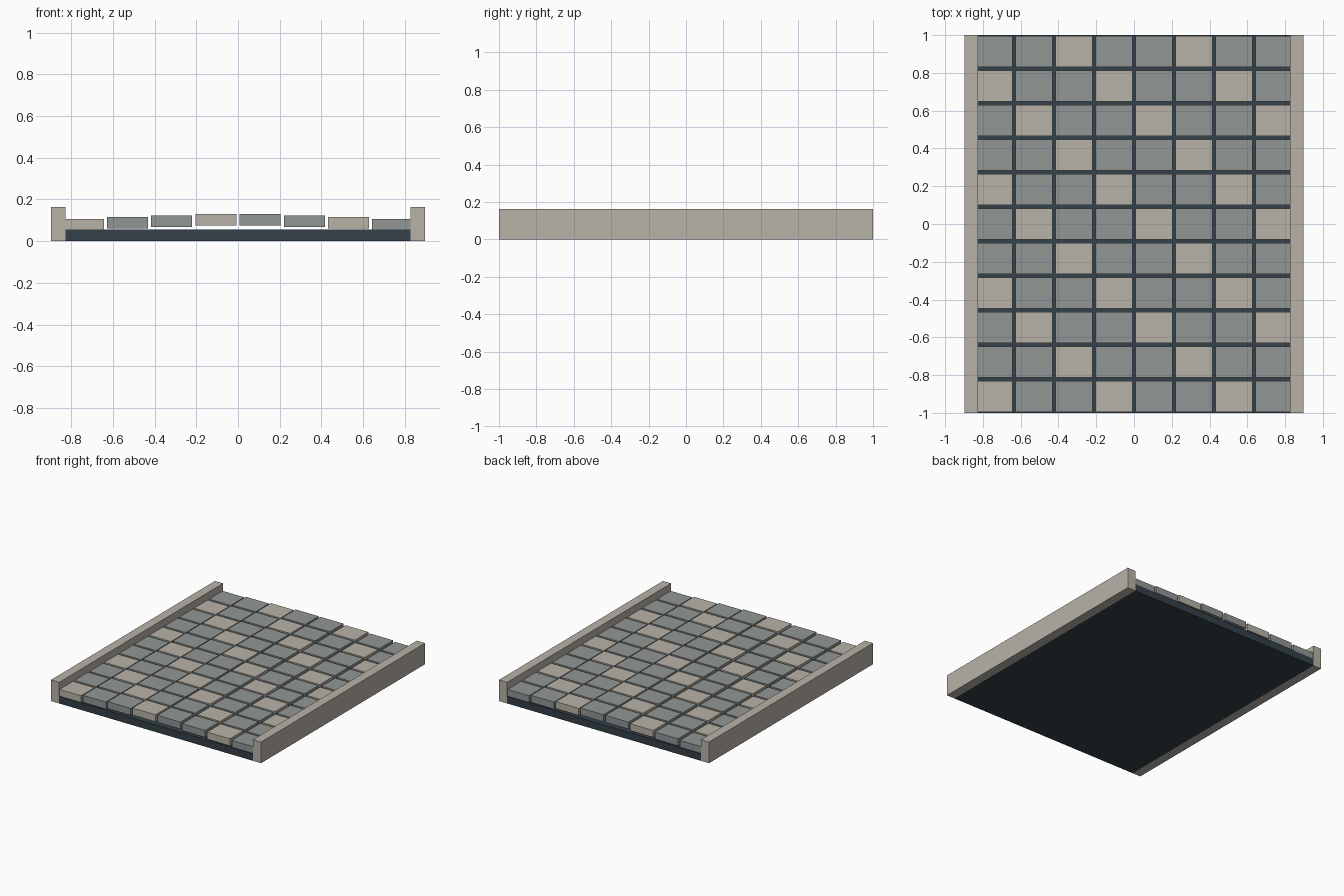
import bpy
import bmesh
from mathutils import Matrix, Vector

default_cube = bpy.data.objects.get("Cube")
if default_cube:
    bpy.data.objects.remove(default_cube, do_unlink=True)


def make_material(name, rgb):
    colour = (*rgb, 1.0)
    mat = bpy.data.materials.new(name)
    mat.use_nodes = True
    mat.diffuse_color = colour
    mat.node_tree.nodes["Principled BSDF"].inputs["Base Color"].default_value = colour
    return mat


def box_mesh(name, size, mat):
    bm = bmesh.new()
    bmesh.ops.create_cube(bm, size=1, matrix=Matrix.Diagonal(Vector((*size, 1))))
    mesh = bpy.data.meshes.new(name)
    bm.to_mesh(mesh)
    bm.free()
    mesh.materials.append(mat)
    return mesh


def place(name, mesh, location):
    obj = bpy.data.objects.new(name, mesh)
    obj.location = location
    bpy.context.collection.objects.link(obj)
    return obj


pale_stone = make_material("pale stone", (0.48, 0.45, 0.39))
grey_stone = make_material("grey stone", (0.285, 0.305, 0.3))
dark_bed = make_material("dark slate", (0.034, 0.053, 0.067))

# Road bed
BED_TOP = 0.055
INNER, OUTER = 0.827, 0.897
place("road_bed", box_mesh("road_bed", (2 * INNER, 2, BED_TOP), dark_bed),
      (0, 0, BED_TOP / 2))

# Kerbs along both sides
KERB_HEIGHT = 0.163
kerb = box_mesh("kerb", (OUTER - INNER, 2, KERB_HEIGHT), pale_stone)
for side, sign in (("left", 1), ("right", -1)):
    place(f"{side}_kerb", kerb, (sign * (INNER + OUTER) / 2, 0, KERB_HEIGHT / 2))

# Paving stones: diagonal colour pattern, rising towards the crown of the road
COLUMNS, ROWS = 8, 11
PITCH_X, PITCH_Y = 0.212, 0.1825
STONE = (0.197, 0.165, 0.054)
CROWN_TOP, STEP = 0.13, 0.0078
pale_paver = box_mesh("pale_paver", STONE, pale_stone)
grey_paver = box_mesh("grey_paver", STONE, grey_stone)
for row in range(ROWS):
    for col in range(COLUMNS):
        across = col - (COLUMNS - 1) / 2
        along = row - (ROWS - 1) / 2
        top = CROWN_TOP - STEP * (abs(across) - 0.5)
        mesh = pale_paver if (row + col) % 3 == 0 else grey_paver
        place(f"paver_row{row + 1}_column{col + 1}", mesh,
              (across * PITCH_X, along * PITCH_Y, top - STONE[2] / 2))
